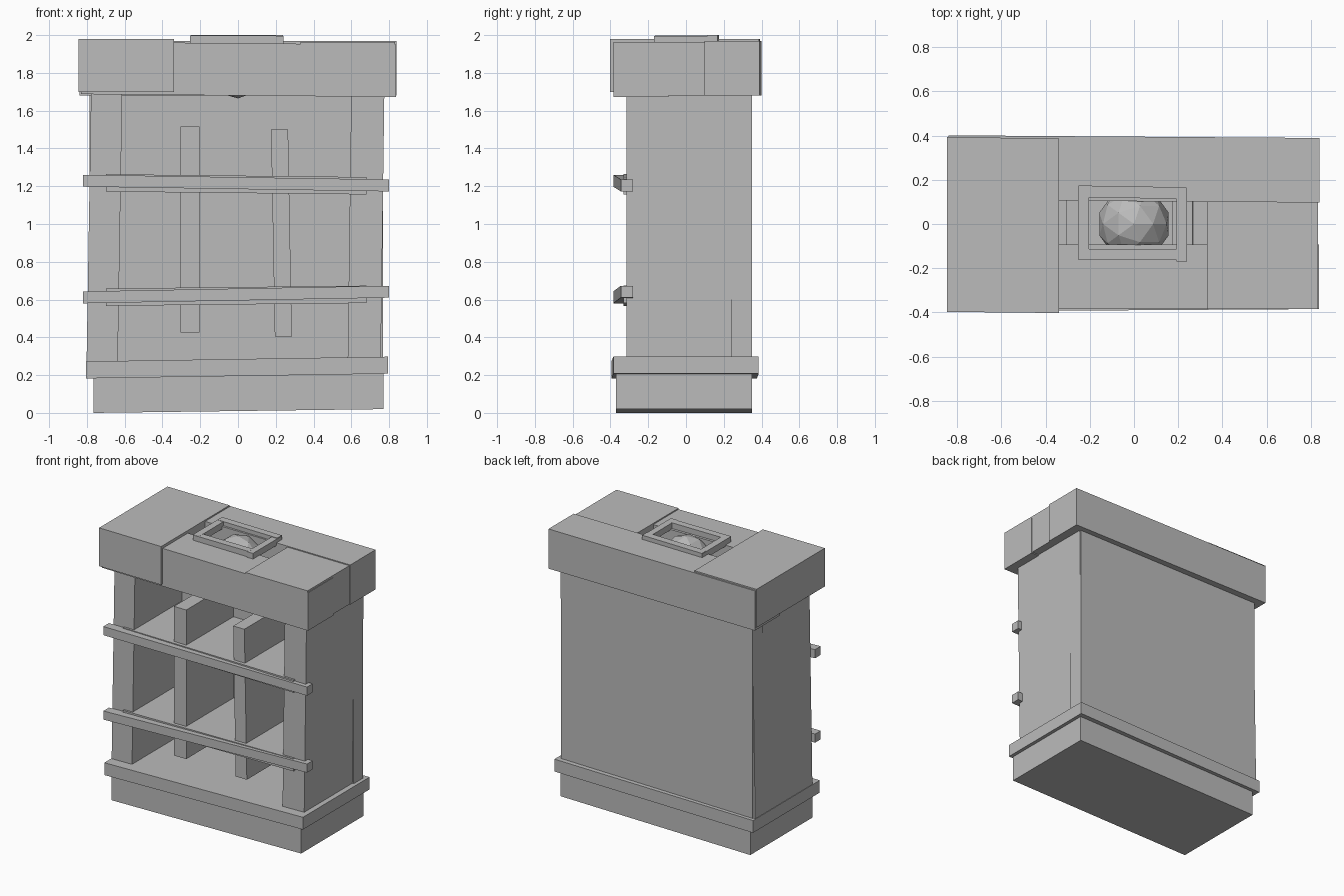
import bpy
import bmesh
from mathutils import Vector

old = bpy.data.objects.get("Cube")
if old:
    bpy.data.objects.remove(old, do_unlink=True)

GREY = (0.5, 0.5, 0.5, 1.0)
grey = bpy.data.materials.new("plain_grey")
grey.use_nodes = True
grey.diffuse_color = GREY
grey.node_tree.nodes["Principled BSDF"].inputs["Base Color"].default_value = GREY


def finish(name, bm):
    mesh = bpy.data.meshes.new(name)
    bm.to_mesh(mesh)
    bm.free()
    mesh.materials.append(grey)
    obj = bpy.data.objects.new(name, mesh)
    bpy.context.collection.objects.link(obj)
    return obj


def box(name, xs, ys, zs, rise=0, skew=0, lean=0):
    """Box from ranges; rise/skew shift z/y from -x to +x end, lean shifts x upwards."""
    bm = bmesh.new()
    bmesh.ops.create_cube(bm, size=1)
    for v in bm.verts:
        u = v.co.copy()
        p = [(r[0] + r[1]) / 2 + c * (r[1] - r[0]) for r, c in zip((xs, ys, zs), u)]
        v.co = Vector((p[0] + lean * u.z, p[1] + skew * u.x, p[2] + rise * u.x))
    return finish(name, bm)


# Base and its moulding
box("base", (-0.765, 0.77), (-0.37, 0.35), (0.01, 0.24), rise=0.02)
box("base_moulding", (-0.805, 0.795), (-0.39, 0.38), (0.195, 0.285), rise=0.025, skew=0.01)

# Cabinet shell
box("right_wall", (-0.79, -0.625), (-0.315, 0.345), (0.22, 1.72), lean=0.025)
box("left_wall", (0.59, 0.765), (-0.315, 0.345), (0.22, 1.72), lean=0.02)
box("back_panel", (-0.785, 0.768), (0.24, 0.35), (0.22, 1.72))

# Shelves with a crooked rail nailed across the front of each
for place, z, slope, rail_slope in (("lower", 0.62, 0.015, 0.03), ("upper", 1.21, -0.015, -0.025)):
    box(place + "_shelf", (-0.7, 0.68), (-0.33, 0.26), (z - 0.046, z + 0.046), rise=slope)
    box(place + "_rail", (-0.82, 0.80), (-0.365, -0.30), (z - 0.025, z + 0.04 - 0.002),
        rise=rail_slope, skew=0.04)

# Upright dividers
box("right_divider", (-0.305, -0.205), (-0.305, 0.26), (0.425, 1.515))
box("left_divider", (0.185, 0.275), (-0.305, 0.26), (0.405, 1.50), lean=-0.02)

# Cap made of four blocks around an open well
box("cap_right_block", (-0.845, -0.34), (-0.40, 0.39), (1.70, 1.98), skew=-0.005)
box("cap_left_block", (0.33, 0.832), (-0.385, 0.105), (1.68, 1.963))
box("cap_front_block", (-0.83, 0.836), (-0.385, -0.093), (1.68, 1.957), rise=-0.015)
box("cap_back_block", (-0.838, 0.84), (0.103, 0.395), (1.68, 1.97), skew=-0.012)

# Frame around the well
box("frame_back", (-0.25, 0.238), (0.117, 0.17), (1.95, 2.0), skew=-0.008)
box("frame_front", (-0.25, 0.20), (-0.163, -0.112), (1.95, 1.997))
box("frame_right", (-0.253, -0.203), (-0.16, 0.168), (1.95, 1.998))
box("frame_left", (0.192, 0.24), (-0.17, 0.162), (1.95, 1.996))

# Faceted stone sitting in the well
bm = bmesh.new()
bmesh.ops.create_icosphere(bm, subdivisions=2, radius=0.165)
bmesh.ops.translate(bm, verts=bm.verts, vec=(0, 0, 1.83))
finish("stone", bm)
